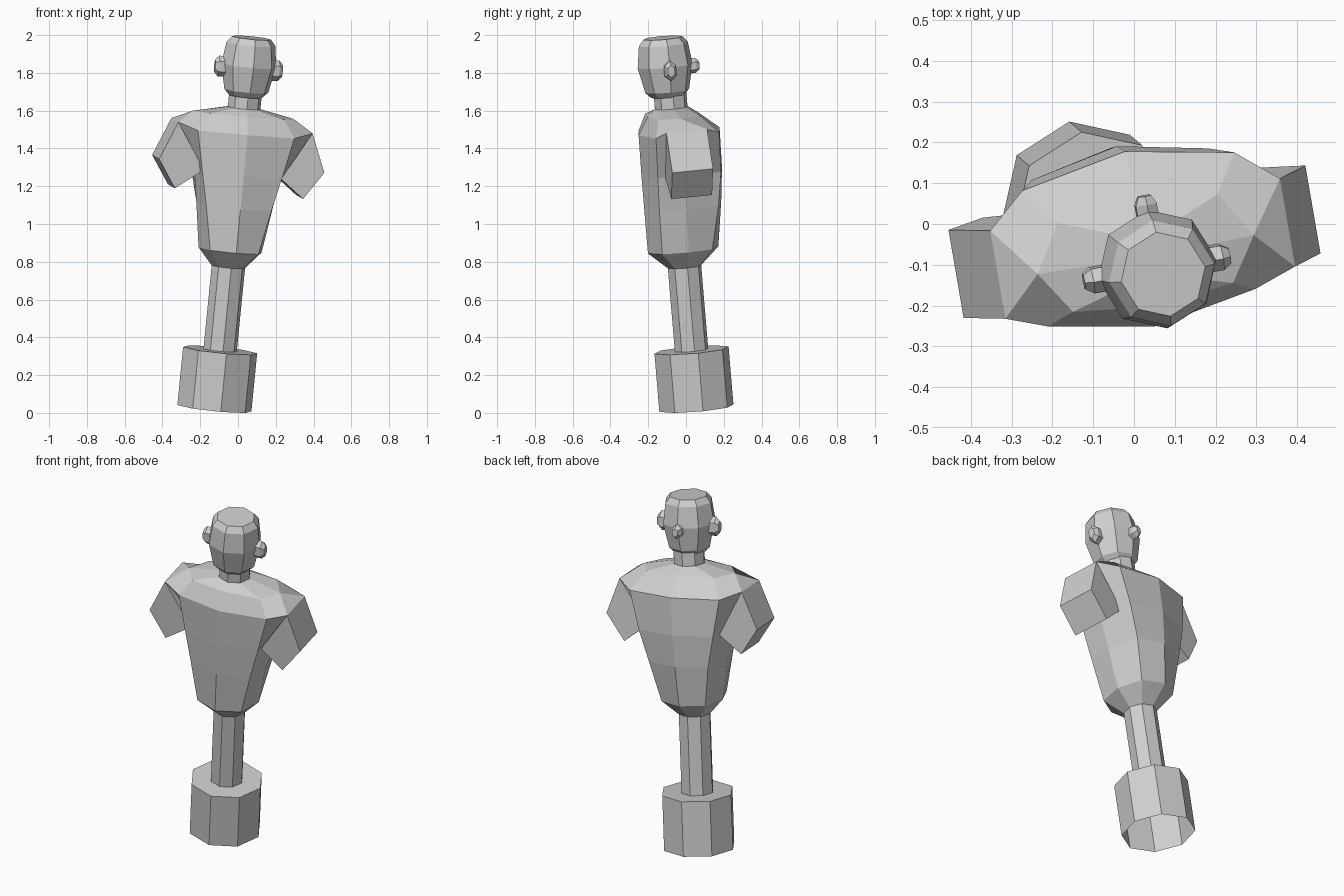
import bpy
import bmesh
from math import cos, sin, pi, radians
from mathutils import Matrix, Vector

cube = bpy.data.objects.get("Cube")
if cube:
    bpy.data.objects.remove(cube, do_unlink=True)

# One plain colour for the whole dummy
grey = bpy.data.materials.new("plain_grey")
grey.use_nodes = True
colour = (0.62, 0.62, 0.62, 1)
grey.diffuse_color = colour
grey.node_tree.nodes["Principled BSDF"].inputs["Base Color"].default_value = colour

# The dummy leans along this axis and is turned slightly about it
LEAN = Vector((0.195, -0.165, 1.97))
POSE = (Matrix.Translation((-0.125, 0.055, 0.025))
        @ LEAN.to_track_quat('Z', 'Y').to_matrix().to_4x4())
POSE = (Matrix.Translation((-0.125, 0.055, 0.025))
        @ Vector((0, 0, 1)).rotation_difference(LEAN).to_matrix().to_4x4()
        @ Matrix.Rotation(radians(10), 4, 'Z'))


def finish(name, bm):
    bmesh.ops.remove_doubles(bm, verts=bm.verts, dist=0.0005)
    bmesh.ops.recalc_face_normals(bm, faces=bm.faces)
    mesh = bpy.data.meshes.new(name)
    bm.to_mesh(mesh)
    bm.free()
    mesh.materials.append(grey)
    obj = bpy.data.objects.new(name, mesh)
    bpy.context.collection.objects.link(obj)
    obj.matrix_world = POSE
    return obj


def loft(name, rings, cap_start=True, cap_end=True):
    """Skin a stack of equal-length point rings."""
    bm = bmesh.new()
    loops = [[bm.verts.new(p) for p in ring] for ring in rings]
    for low, high in zip(loops, loops[1:]):
        n = len(low)
        for i in range(n):
            j = (i + 1) % n
            bm.faces.new((low[i], low[j], high[j], high[i]))
    if cap_start:
        bm.faces.new(loops[0][::-1])
    if cap_end:
        bm.faces.new(loops[-1])
    return finish(name, bm)


def octagon(r, h, y=0):
    return [(r * cos(i * pi / 4), y + r * sin(i * pi / 4), h) for i in range(8)]


def body_ring(h, front, fdiag, sfront, sback, bdiag, back, side_h=None):
    """Mirror half a body section, given from front to back, into a full ring."""
    side_h = side_h or h
    half = [(*fdiag, h), (*sfront, side_h), (*sback, side_h), (*bdiag, h)]
    mirrored = [(-x, y, z) for x, y, z in reversed(half)]
    return [(0, front, h)] + half + [(0, back, h)] + mirrored


def round_ring(r, h):
    d = r * cos(pi / 4)
    return body_ring(h, -r, (d, -d), (r, 0), (r, 0), (d, d), r)


# Stand: foot open underneath, and a pole
loft("base", [octagon(0.2, 0), octagon(0.2, 0.31)], cap_start=False)
loft("pole", [octagon(0.09, 0.3), octagon(0.09, 0.77)])

# Torso: flat chest, rounded back, wide shoulders
loft("torso", [
    round_ring(0.09, 0.755),
    body_ring(0.845, -0.19, (0.13, -0.135), (0.17, 0), (0.17, 0), (0.13, 0.135), 0.19),
    body_ring(1.077, -0.19, (0.175, -0.14), (0.205, 0), (0.205, 0), (0.175, 0.18), 0.225),
    body_ring(1.26, -0.19, (0.215, -0.14), (0.235, 0), (0.235, 0), (0.22, 0.2), 0.245),
    body_ring(1.475, -0.187, (0.26, -0.14), (0.362, -0.1), (0.362, 0.12),
              (0.265, 0.2), 0.25, side_h=1.507),
    body_ring(1.567, -0.13, (0.2, -0.107), (0.27, 0), (0.27, 0), (0.2, 0.115), 0.14),
    round_ring(0.09, 1.603),
])

# Arm stumps: slanted four-sided blocks
ARM = [(0.362, 1.507), (0.446, 1.303), (0.346, 1.155), (0.2, 1.265)]
for side, label in ((1, "left"), (-1, "right")):
    loft(label + "_arm", [[(side * x, y, z) for x, z in ARM] for y in (-0.1, 0.12)])

# Neck and head
loft("neck", [octagon(0.088, 1.59), octagon(0.088, 1.69)])
HEAD_Y = -0.014
HEAD = [(0.088, 1.665), (0.118, 1.695), (0.148, 1.83), (0.132, 1.945), (0.105, 1.978)]
loft("head", [octagon(r, h, HEAD_Y) for r, h in HEAD])


def nub(name, turn, width, height, z):
    """Tapered hexagonal knob pointing outward from the head."""
    rings = []
    for out, scale in ((0.125, 1), (0.162, 1), (0.182, 0.6)):
        ring = []
        for i in range(6):
            a = pi / 6 + i * pi / 3
            p = Vector((out, width * scale * cos(a), z + height * scale * sin(a)))
            p.rotate(Matrix.Rotation(turn, 3, 'Z'))
            ring.append(p + Vector((0, HEAD_Y, 0)))
        rings.append(ring)
    loft(name, rings)


nub("left_ear", 0, 0.035, 0.055, 1.815)
nub("right_ear", pi, 0.035, 0.055, 1.815)
nub("back_knob", pi / 2, 0.03, 0.04, 1.815)
